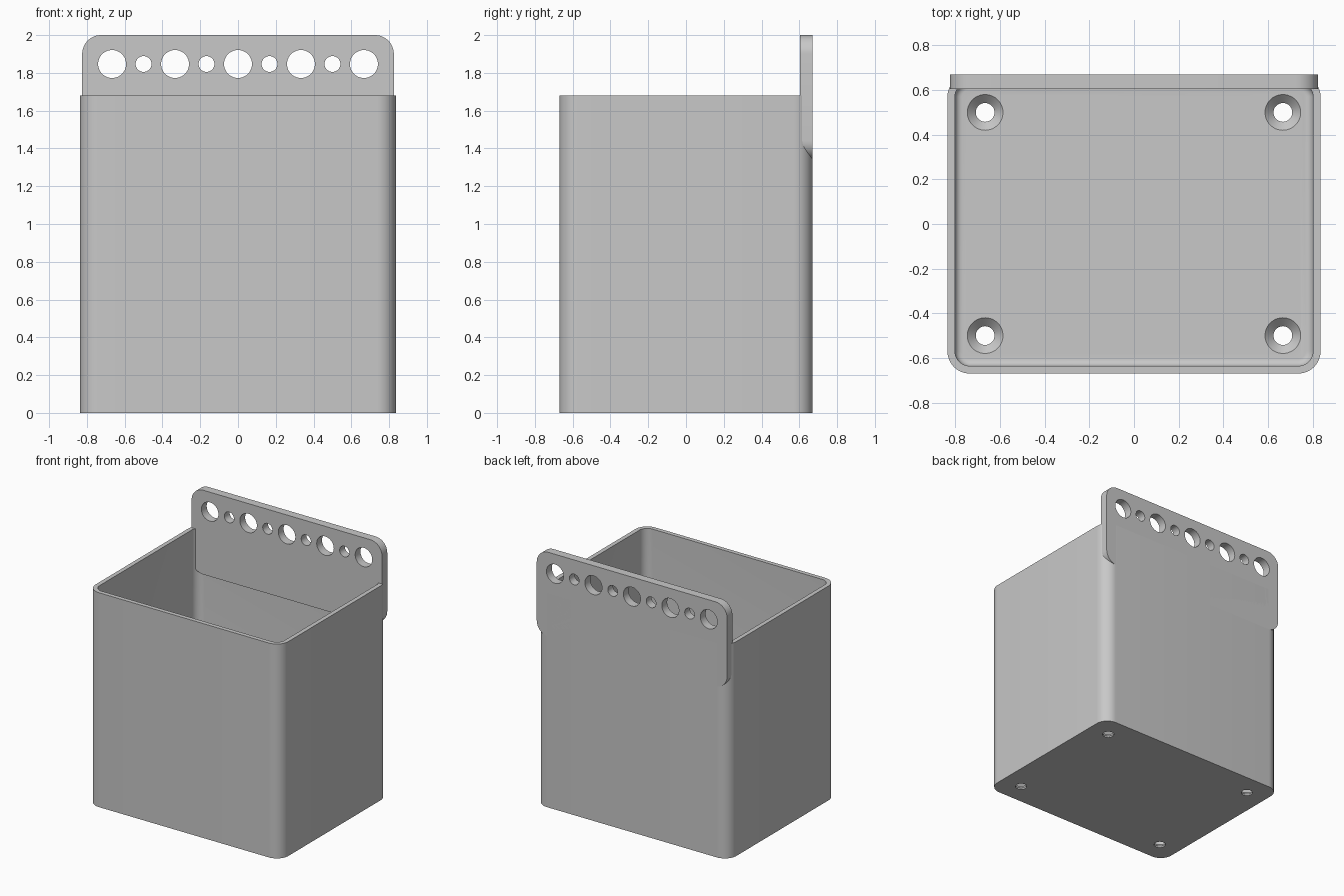
import bpy
import bmesh
from math import pi, sin, cos, radians
from mathutils import Matrix

cube = bpy.data.objects.get("Cube")
if cube:
    bpy.data.objects.remove(cube, do_unlink=True)

# Main dimensions
HALF_X, HALF_Y, RIM = 0.836, 0.67, 1.68
WALL, FLOOR, CORNER, FILLET = 0.034, 0.05, 0.1, 0.033

grey = bpy.data.materials.new("light_grey")
grey.use_nodes = True
grey.diffuse_color = (0.58, 0.58, 0.58, 1)
grey.node_tree.nodes["Principled BSDF"].inputs["Base Color"].default_value = grey.diffuse_color


def rounded_rect(hx, hy, r, steps=12):
    """Outline of a rounded rectangle, counter-clockwise."""
    pts = []
    for k, (sx, sy) in enumerate([(1, 1), (-1, 1), (-1, -1), (1, -1)]):
        for i in range(steps + 1):
            a = (k + i / steps) * pi / 2
            pts.append((sx * (hx - r) + r * cos(a), sy * (hy - r) + r * sin(a)))
    return pts


def circle(r, n=48):
    return [(r * cos(2 * pi * i / n), r * sin(2 * pi * i / n)) for i in range(n)]


def loft(bm, rings, matrix):
    """Skin a stack of (outline, height) rings and cap both ends."""
    loops = [[bm.verts.new(matrix @ Matrix.Translation((x, y, z)).to_translation())
              for x, y in outline] for outline, z in rings]
    n = len(loops[0])
    for a, b in zip(loops, loops[1:]):
        for i in range(n):
            j = (i + 1) % n
            bm.faces.new((a[i], a[j], b[j], b[i]))
    bm.faces.new(loops[0][::-1])
    bm.faces.new(loops[-1])


def make_object(name, solids):
    """One object from several (rings, matrix) solids."""
    bm = bmesh.new()
    for rings, matrix in solids:
        loft(bm, rings, matrix)
    bmesh.ops.recalc_face_normals(bm, faces=bm.faces)
    mesh = bpy.data.meshes.new(name)
    bm.to_mesh(mesh)
    bm.free()
    mesh.materials.append(grey)
    obj = bpy.data.objects.new(name, mesh)
    bpy.context.collection.objects.link(obj)
    return obj


def activate(obj):
    bpy.ops.object.select_all(action='DESELECT')
    obj.select_set(True)
    bpy.context.view_layer.objects.active = obj


def drill(obj, cutter):
    """Cut the holes, drop the cutter and smooth the curved faces."""
    cutter.hide_render = True
    mod = obj.modifiers.new("holes", 'BOOLEAN')
    mod.operation, mod.solver, mod.object = 'DIFFERENCE', 'EXACT', cutter
    activate(obj)
    bpy.ops.object.modifier_apply(modifier=mod.name)
    bpy.data.objects.remove(cutter, do_unlink=True)
    bpy.ops.object.shade_smooth_by_angle(angle=radians(30))


# Open bin: outer wall, rim, inner wall, then a fillet down to the floor
def inner(inset):
    d = WALL + inset
    return rounded_rect(HALF_X - d, HALF_Y - d, CORNER - d)


outer = rounded_rect(HALF_X, HALF_Y, CORNER)
bin_rings = [(outer, 0), (outer, RIM), (inner(0), RIM)]
for i in range(7):
    a = i / 6 * pi / 2
    bin_rings.append((inner(FILLET * (1 - cos(a)) * 0.98), FLOOR + FILLET * (1 - sin(a))))
storage_bin = make_object("storage_bin", [(bin_rings, Matrix())])

# Four countersunk screw holes in the floor
screw_rings = [(circle(0.042), -0.1), (circle(0.042), FLOOR - 0.038),
               (circle(0.08), FLOOR), (circle(0.08), FLOOR + 0.02)]
drill(storage_bin, make_object("screw_hole_cutter", [
    (screw_rings, Matrix.Translation((x, y, 0)))
    for x in (-0.667, 0.667) for y in (-0.5, 0.5)]))

# Hanging plate along the back, standing above the rim
upright = Matrix.Rotation(pi / 2, 4, 'X')
plate_outline = rounded_rect(0.825, 0.33, CORNER)
hanging_plate = make_object("hanging_plate", [
    ([(plate_outline, -HALF_Y), (plate_outline, -0.604)],
     Matrix.Translation((0, 0, 1.67)) @ upright)])

# Row of alternating large and small holes
holes = []
for i in range(-4, 5):
    ring = circle(0.042 if i % 2 else 0.074)
    holes.append(([(ring, -0.8), (ring, -0.5)],
                  Matrix.Translation((i / 6, 0, 1.847)) @ upright))
drill(hanging_plate, make_object("plate_hole_cutter", holes))
